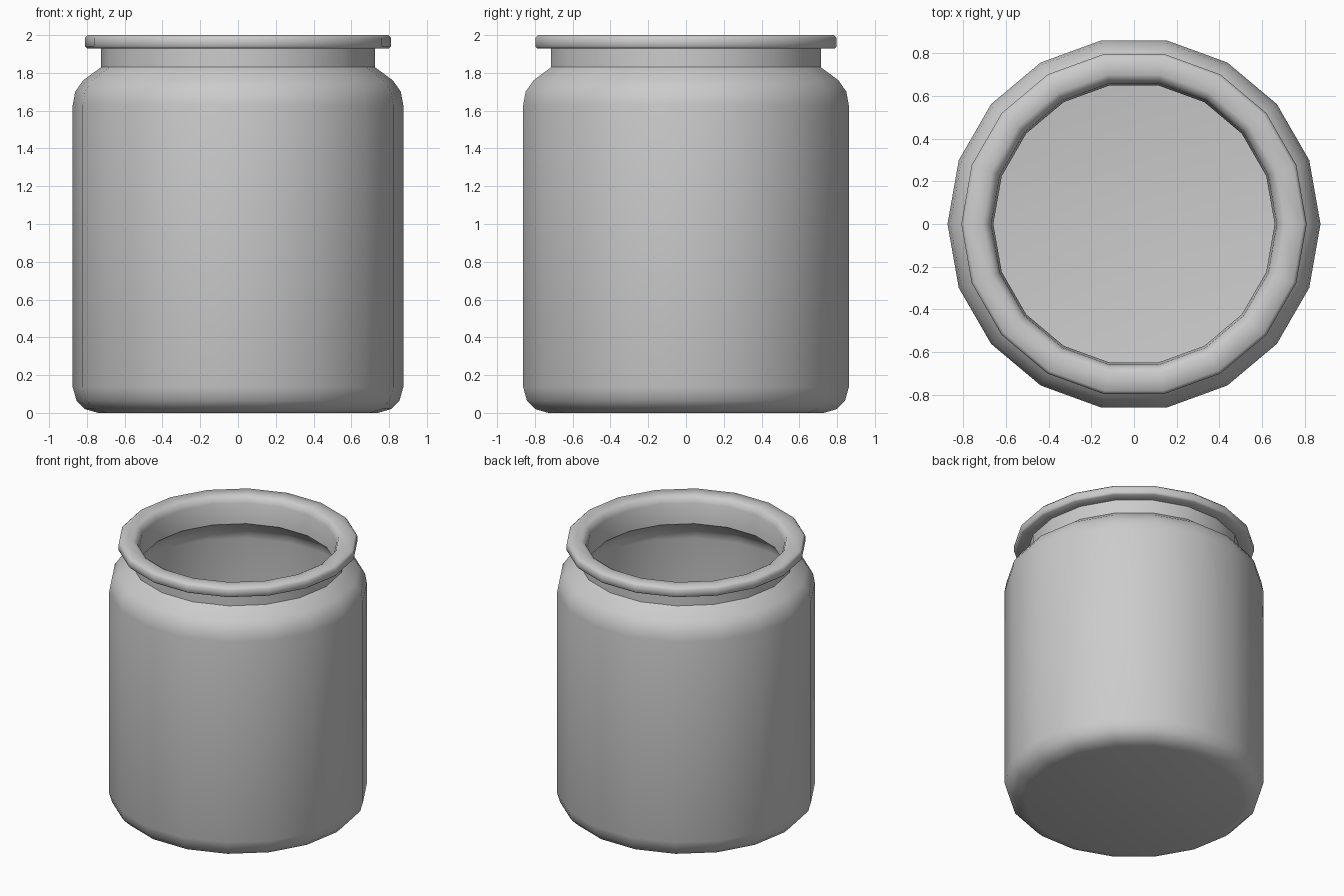
import bpy, bmesh
from math import cos, sin, tau, radians

if "Cube" in bpy.data.objects:
    bpy.data.objects.remove(bpy.data.objects["Cube"])

SIDES = 18

# Closed cross-section (radius, height), from outer base up, over the rim, down inside
outer = [(0.74, 0.0), (0.81, 0.02), (0.855, 0.065), (0.875, 0.135),
         (0.875, 1.63), (0.862, 1.70), (0.82, 1.76), (0.725, 1.83)]
rim = [(0.725, 1.93), (0.80, 1.93), (0.81, 1.94), (0.81, 1.985), (0.795, 2.0),
       (0.71, 2.0), (0.685, 1.985), (0.67, 1.95)]
inner = [(0.66, 1.80), (0.77, 1.715), (0.805, 1.67), (0.815, 1.62),
         (0.815, 0.15), (0.80, 0.10), (0.77, 0.07), (0.72, 0.06)]


def lathe(name, profile, sides):
    bm = bmesh.new()
    rings = [[bm.verts.new((r * cos(tau * i / sides), r * sin(tau * i / sides), z))
              for i in range(sides)] for r, z in profile]
    for low, high in zip(rings, rings[1:]):
        for i in range(sides):
            j = (i + 1) % sides
            bm.faces.new((low[i], low[j], high[j], high[i]))
    # Outer base and inner floor
    bm.faces.new(rings[0][::-1])
    bm.faces.new(rings[-1])
    bmesh.ops.recalc_face_normals(bm, faces=bm.faces[:])
    mesh = bpy.data.meshes.new(name)
    bm.to_mesh(mesh)
    bm.free()
    obj = bpy.data.objects.new(name, mesh)
    bpy.context.collection.objects.link(obj)
    return obj


# Open jar with a hollow inside
jar = lathe("jar", outer + rim + inner, SIDES)
bpy.context.view_layer.objects.active = jar
jar.select_set(True)
bpy.ops.object.shade_smooth_by_angle(angle=radians(50))
